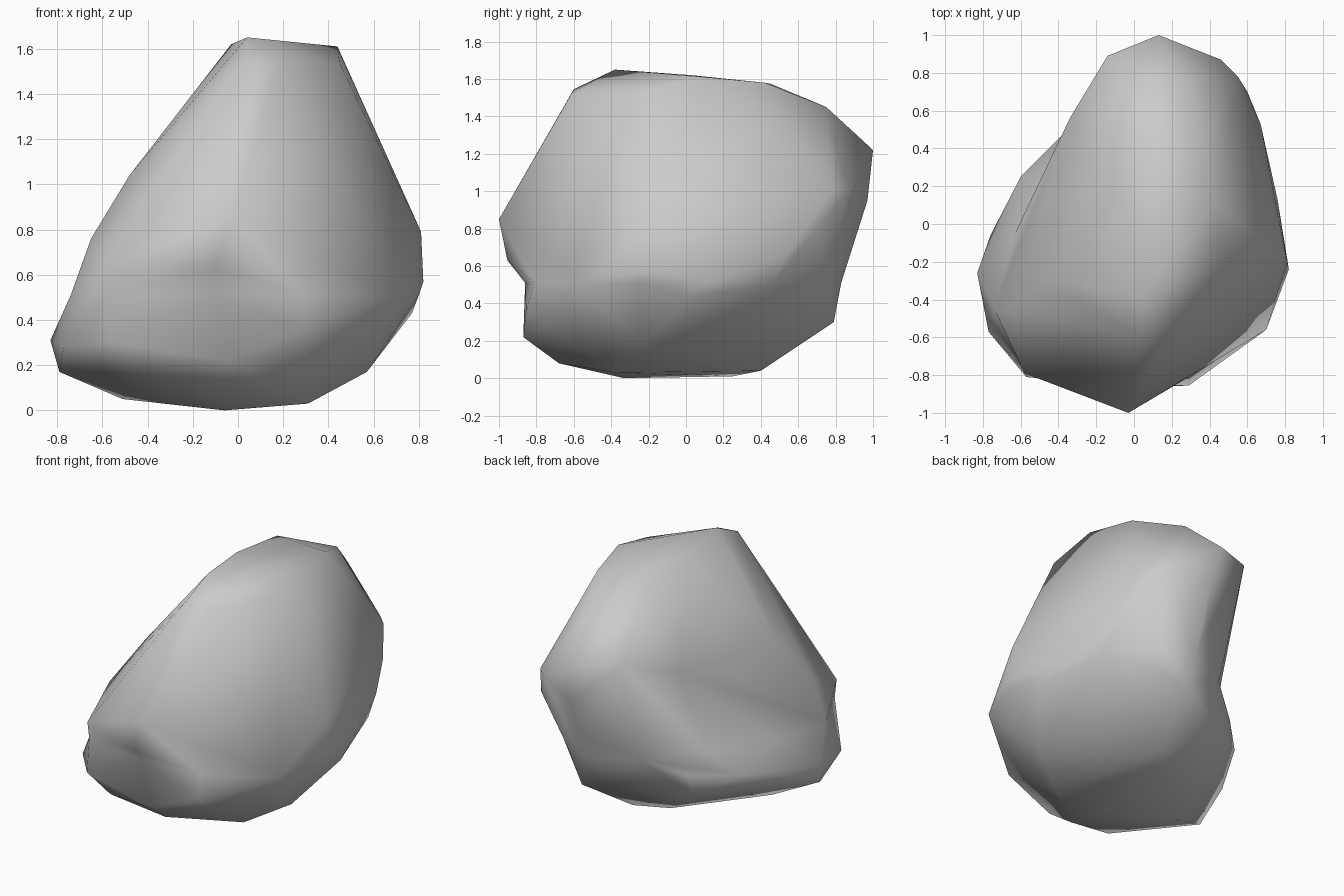
import bpy, bmesh
from math import radians

if "Cube" in bpy.data.objects:
    bpy.data.objects.remove(bpy.data.objects["Cube"])

WAIST_Z = 0.51
# Slightly pinched waist where the upper and lower masses meet
waist = [(-.10, -.86), (-.58, -.77), (-.74, -.45), (-.63, -.05), (-.38, .32),
         (-.13, .66), (.20, .83), (.38, .74), (.65, .47), (.76, .13),
         (.80, -.24), (.70, -.56), (.29, -.81)]

# Corners of the upper mass
upper = [(.04, -.38, 1.65), (-.03, .03, 1.62), (.44, .10, 1.61), (.03, -.60, 1.545),
         (.18, -.61, 1.525), (.45, -.23, 1.535), (-.02, .45, 1.575), (.37, .42, 1.58),
         (.22, .75, 1.45), (.13, 1, 1.22), (-.14, .89, 1.24), (-.34, .56, 1.12),
         (-.46, .15, 1.0), (.20, .97, .95), (.15, .88, .69), (.55, .78, 1),
         (.46, .87, 1), (.60, .70, .80), (.67, .53, .66), (.81, -.2, .79),
         (.82, -.24, .57), (-.03, -1, .85), (-.10, -.955, .63), (.17, -.86, .64),
         (-.58, -.79, .63), (-.65, -.45, .76), (-.48, -.3, 1.04)]

# Corners of the lower mass
lower = [(-.57, -.81, .30), (-.77, -.57, .28), (-.83, -.26, .31), (-.79, -.31, .17),
         (-.76, -.06, .3), (-.60, .25, .38), (-.36, .49, .40), (-.37, .44, .25),
         (.23, .79, .30), (.12, .40, .04), (-.06, .25, .01), (.57, -.24, .17),
         (.31, -.38, .03), (-.06, -.33, 0), (-.07, -.68, .08), (-.43, -.76, .17),
         (-.51, -.2, .05), (-.05, -.87, .22), (.29, -.855, .36), (.77, 0, .43)]

bm = bmesh.new()


def add_shell(points):
    """Hull of the points and the waist ring, left open at the waist."""
    verts = [bm.verts.new(p) for p in points]
    verts += [bm.verts.new((x, y, WAIST_Z)) for x, y in waist]
    bmesh.ops.convex_hull(bm, input=verts)
    caps = [f for f in bm.faces if all(abs(v.co.z - WAIST_Z) < 1e-4 for v in f.verts)]
    bmesh.ops.delete(bm, geom=caps, context='FACES')
    loose = [v for v in bm.verts if not v.link_faces]
    bmesh.ops.delete(bm, geom=loose, context='VERTS')


add_shell(upper)
add_shell(lower)
bmesh.ops.remove_doubles(bm, verts=bm.verts[:], dist=0.001)
bmesh.ops.recalc_face_normals(bm, faces=bm.faces[:])

# Boulder object
mesh = bpy.data.meshes.new("boulder")
bm.to_mesh(mesh)
bm.free()
boulder = bpy.data.objects.new("boulder", mesh)
bpy.context.collection.objects.link(boulder)
bpy.context.view_layer.objects.active = boulder
boulder.select_set(True)
bpy.ops.object.shade_smooth_by_angle(angle=radians(80))
